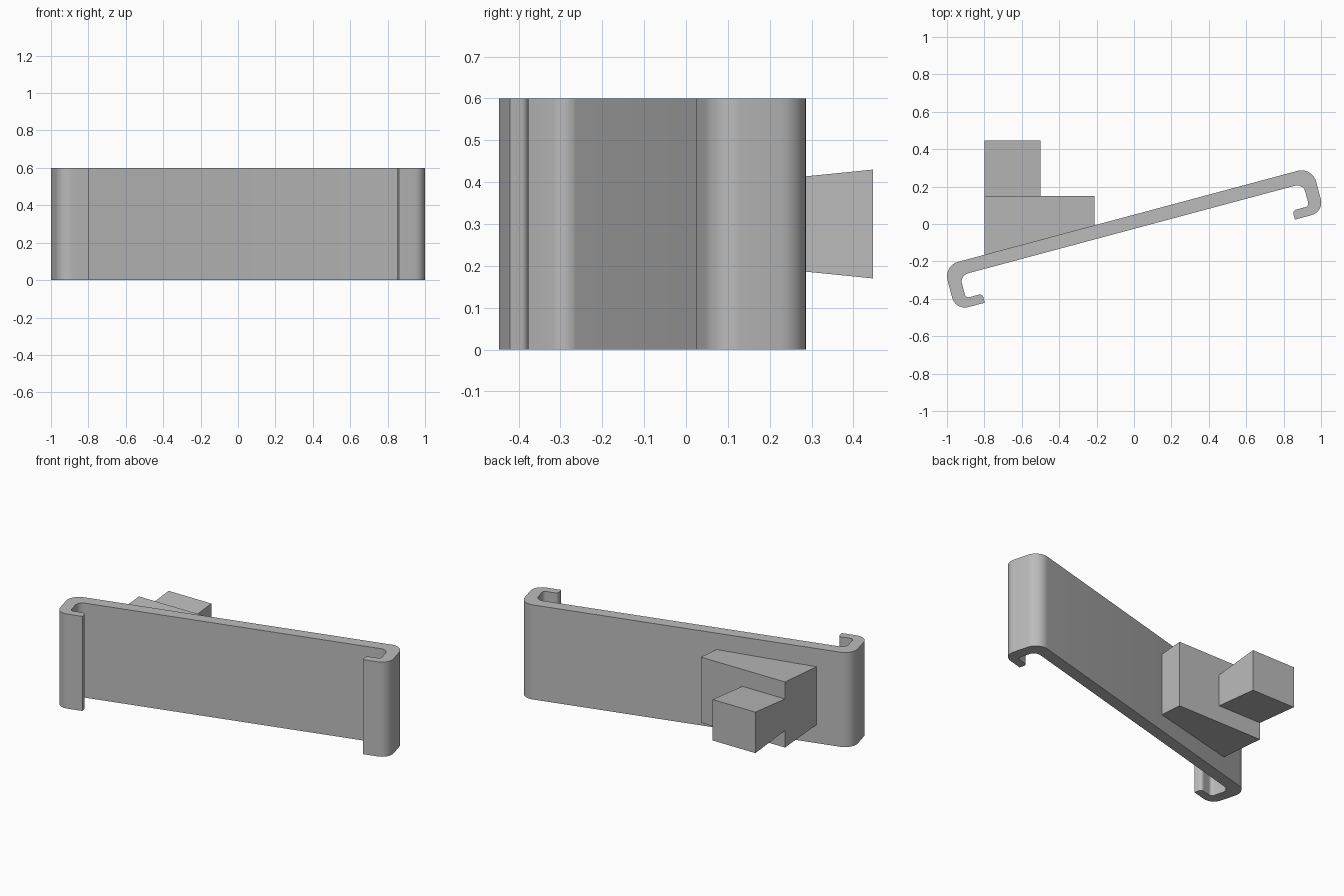
import bpy, bmesh
from math import radians
from mathutils import Vector, Matrix

if "Cube" in bpy.data.objects:
    bpy.data.objects.remove(bpy.data.objects["Cube"])

grey = bpy.data.materials.new("plain grey")
grey.use_nodes = True
grey.diffuse_color = (0.5, 0.5, 0.5, 1)
grey.node_tree.nodes["Principled BSDF"].inputs["Base Color"].default_value = (0.5, 0.5, 0.5, 1)

HEIGHT = 0.6
TILT = Matrix.Rotation(radians(15), 4, 'Z')


def rounded(corners, steps=10):
    """Outline from (x, y, radius) right-angle corners."""
    out = []
    for i, (x, y, r) in enumerate(corners):
        p = Vector((x, y, 0))
        if r == 0:
            out.append(p)
            continue
        a = (Vector((*corners[i - 1][:2], 0)) - p).normalized() * r
        b = (Vector((*corners[(i + 1) % len(corners)][:2], 0)) - p).normalized() * r
        for k in range(steps + 1):
            t = radians(90 * k / steps)
            arc = Matrix.Rotation(t, 2)
            out.append(p + a + b - b * arc[0][0] - a * arc[1][0])
    return out


def prism(name, outline, low, high, smooth=False):
    """Walls between an outline's lower and upper z, given as functions of a point."""
    bm = bmesh.new()
    bottom = [bm.verts.new((p.x, p.y, low(p))) for p in outline]
    top = [bm.verts.new((p.x, p.y, high(p))) for p in outline]
    bm.faces.new(bottom)
    bm.faces.new(top)
    n = len(outline)
    for i in range(n):
        j = (i + 1) % n
        bm.faces.new((bottom[i], bottom[j], top[j], top[i]))
    bmesh.ops.recalc_face_normals(bm, faces=bm.faces)
    mesh = bpy.data.meshes.new(name)
    bm.to_mesh(mesh)
    bm.free()
    mesh.materials.append(grey)
    ob = bpy.data.objects.new(name, mesh)
    bpy.context.collection.objects.link(ob)
    if smooth:
        bpy.ops.object.select_all(action='DESELECT')
        ob.select_set(True)
        bpy.context.view_layer.objects.active = ob
        bpy.ops.object.shade_smooth_by_angle(angle=radians(30))
    return ob


# Tilted channel: long back plate, two thick sides, two thin inward lips
W, SIDE = 1.02, 0.95
BACK, PLATE, LIP, FRONT = 0.048, -0.025, -0.15, -0.2
half = [(W, BACK, 0.08), (W, FRONT, 0.07), (0.858, FRONT, 0), (0.858, LIP, 0.02),
        (SIDE, LIP, 0.02), (SIDE, PLATE, 0.045)]
corners = half + [(-x, y, r) for x, y, r in reversed(half)]
outline = [TILT @ (p + Vector((-0.021, 0, 0))) for p in rounded(corners)]
prism("channel_plate", outline, lambda p: 0, lambda p: HEIGHT, smooth=True)


# Flared blocks on the back, symmetric about mid height
def block(name, footprint, half_height, slope, y_ref):
    reach = lambda p: half_height + slope * (p.y - y_ref)
    prism(name, [Vector((x, y, 0)) for x, y in footprint],
          lambda p: HEIGHT / 2 - reach(p), lambda p: HEIGHT / 2 + reach(p))


def inside_plate(x):
    return 0.02 + x * 0.268


block("wedge_block", [(-0.8, 0.15), (-0.21, 0.15), (-0.21, inside_plate(-0.21)),
                      (-0.8, inside_plate(-0.8))], 0.208, 0.075, 0.15)
block("rear_block", [(-0.8, 0.447), (-0.5, 0.447), (-0.5, 0.15), (-0.8, 0.15)],
      0.13, 0.1, 0.447)
